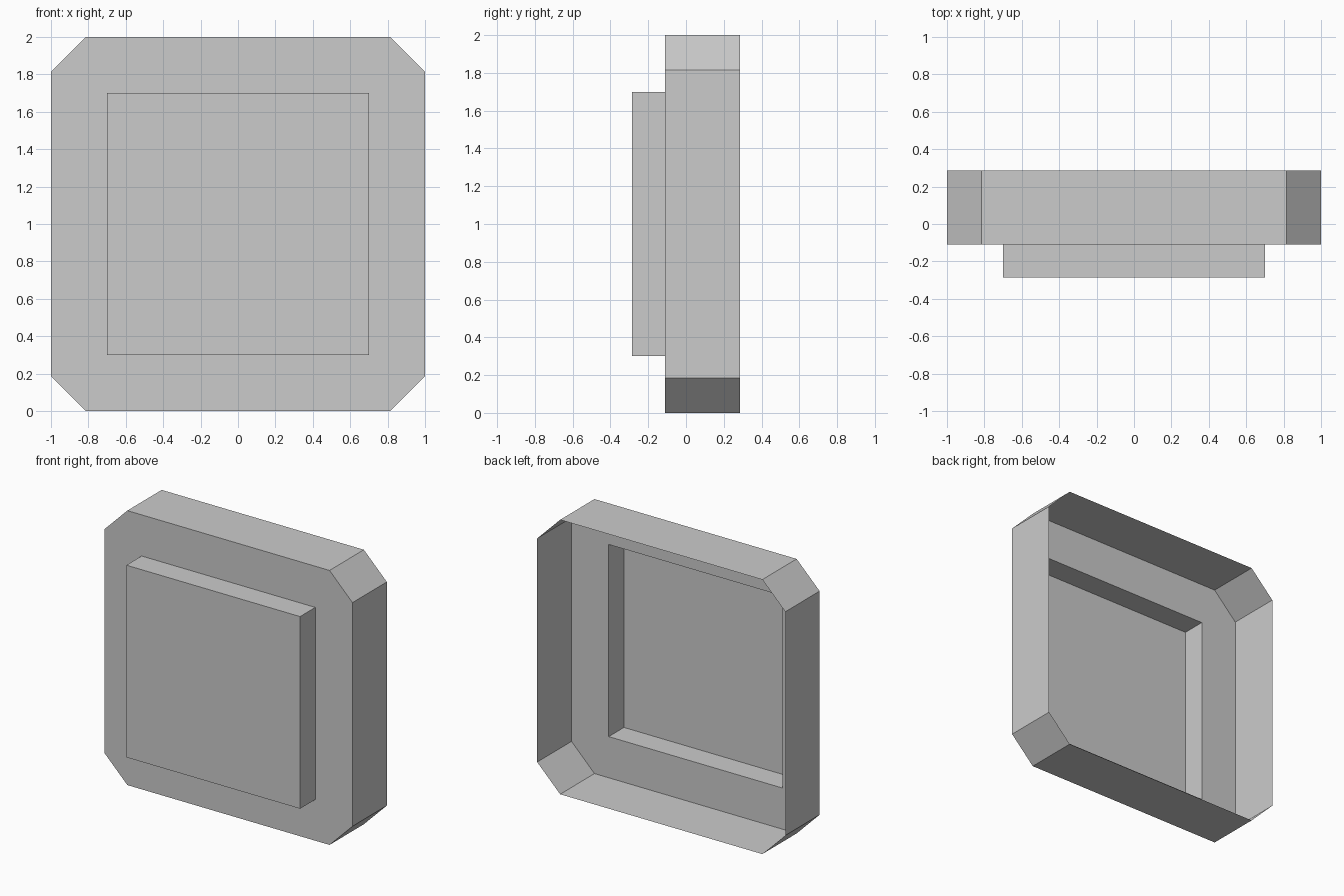
import bpy
import bmesh

if "Cube" in bpy.data.objects:
    bpy.data.objects.remove(bpy.data.objects["Cube"])

Y_PAD, Y_FACE, Y_BACK = -0.285, -0.11, 0.285
MID_Z = 1.0
CUT = 0.815   # where the corner chamfers begin
PAD = 0.70    # half size of the raised square

bm = bmesh.new()


def loop(points, y):
    return [bm.verts.new((x, y, z + MID_Z)) for x, z in points]


def wall(front, back):
    n = len(front)
    for i in range(n):
        j = (i + 1) % n
        bm.faces.new((front[j], front[i], back[i], back[j]))


# Outlines, counter-clockwise seen from the front
octagon = []
x0, z0, x1, z1 = -CUT, -1, CUT, -1
for _ in range(4):
    octagon += [(x0, z0), (x1, z1)]
    x0, z0, x1, z1 = -z0, x0, -z1, x1
square = [(-PAD, -PAD), (PAD, -PAD), (PAD, PAD), (-PAD, PAD)]

rim_back = loop(octagon, Y_BACK)
rim_front = loop(octagon, Y_FACE)
pad_base = loop(square, Y_FACE)
pad_front = loop(square, Y_PAD)

# Chamfered rim, open at the back
wall(rim_front, rim_back)

# Flat border between the rim and the raised square
for i in range(4):
    j = (i + 1) % 4
    bm.faces.new((rim_front[2 * i], rim_front[2 * i + 1], pad_base[j], pad_base[i]))
    bm.faces.new((rim_front[2 * i + 1], rim_front[2 * j], pad_base[j]))

# Raised square, hollow from behind
wall(pad_front, pad_base)
bm.faces.new(pad_front)

mesh = bpy.data.meshes.new("panel_shell")
bm.to_mesh(mesh)
bm.free()
bpy.context.collection.objects.link(bpy.data.objects.new("panel_shell", mesh))
